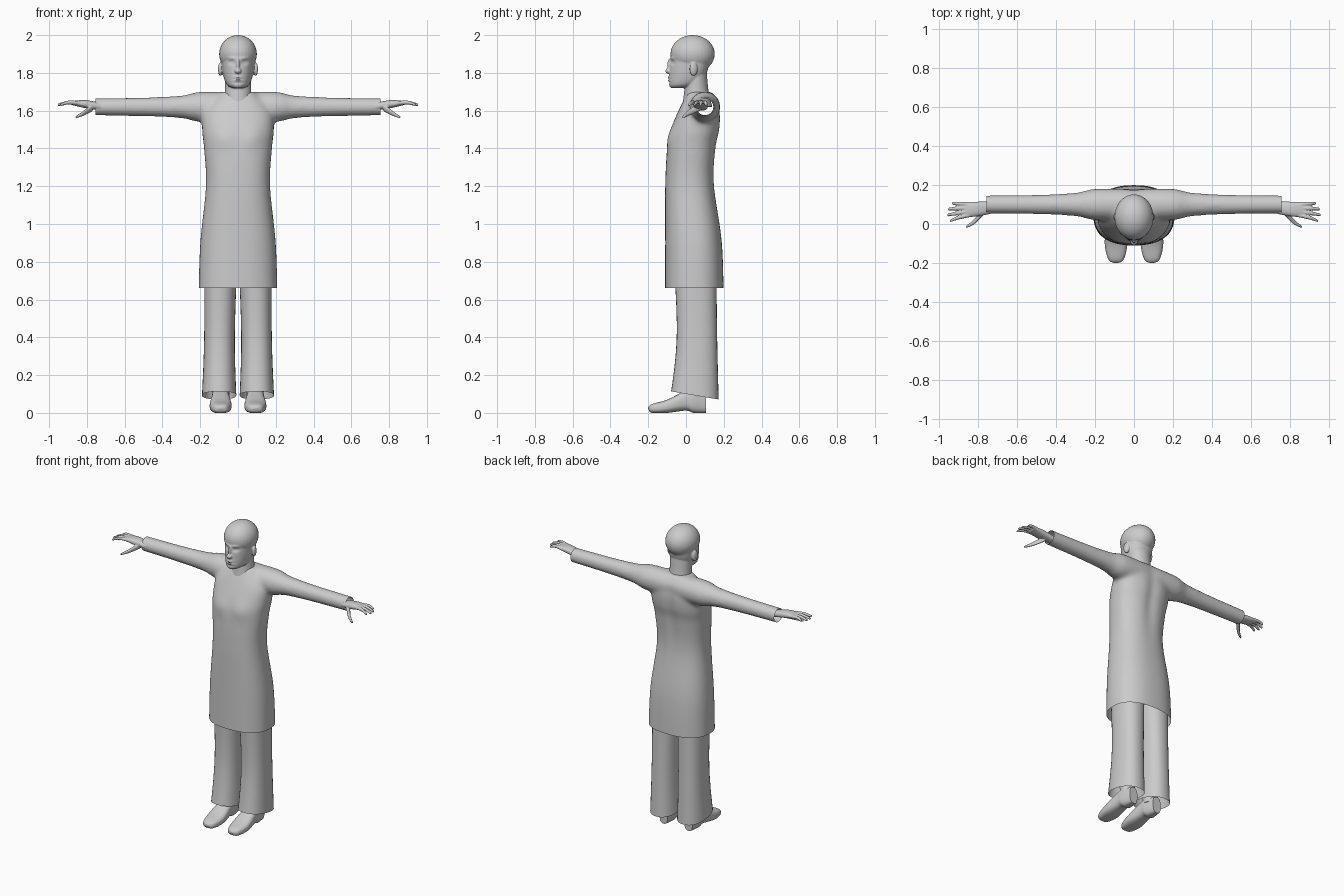
import bpy, bmesh, math
from mathutils import Matrix

if "Cube" in bpy.data.objects:
    bpy.data.objects.remove(bpy.data.objects["Cube"])

shade = .6
grey = bpy.data.materials.new("plain_grey")
grey.use_nodes = True
grey.diffuse_color = (shade, shade, shade, 1)
grey.node_tree.nodes["Principled BSDF"].inputs["Base Color"].default_value = grey.diffuse_color

SIDES = {"left": 1, "right": -1}


def spline(rows, steps):
    """Catmull-Rom through rows of numbers."""
    out = []
    last = len(rows) - 1
    for i in range(last):
        before, start = rows[max(i - 1, 0)], rows[i]
        end, after = rows[i + 1], rows[min(i + 2, last)]
        for s in range(steps):
            t = s / steps
            out.append([b + t / 2 * (c - a + t * (2*a - 5*b + 4*c - d + t * (3*(b - c) + d - a)))
                        for a, b, c, d in zip(before, start, end, after)])
    return out + [list(rows[last])]


def rounded(value, power):
    """Superellipse rounding of a sine or cosine."""
    return math.copysign(abs(value) ** (2 / power), value)


def loft(bm, axis, rows, power=2, side=1, sides=32, steps=6, taper=0):
    """Closed tube; rows are (position, centre u, centre v, radius u, radius v)."""
    order = {"x": (2, 0, 1), "y": (0, 2, 1), "z": (0, 1, 2)}[axis]
    rings = []
    for along, centre_u, centre_v, radius_u, radius_v in spline(rows, steps):
        ring = []
        for k in range(sides):
            angle = math.tau * k / sides
            v = rounded(math.sin(angle), power)
            u = rounded(math.cos(angle), power) * (1 + taper * v)
            place = (centre_u + radius_u * u, centre_v + radius_v * v, along)
            x, y, z = (place[i] for i in order)
            ring.append(bm.verts.new((x * side, y, z)))
        rings.append(ring)
    for low, high in zip(rings, rings[1:]):
        for k in range(sides):
            bm.faces.new((low[k - 1], low[k], high[k], high[k - 1]))
    bm.faces.new(rings[0])
    bm.faces.new(rings[-1])


def upright(rows):
    """Turn (z, half width, front, back) into loft rows."""
    return [(z, 0, (front + back) / 2, width, (back - front) / 2)
            for z, width, front, back in rows]


def circular(rows):
    """Turn rows with a single radius into loft rows."""
    return [(*row, row[-1]) for row in rows]


def ellipsoid(bm, centre, radii, turn=0):
    bmesh.ops.create_uvsphere(
        bm, u_segments=32, v_segments=20, radius=1,
        matrix=Matrix.Translation(centre) @ Matrix.Rotation(turn, 4, "Z")
        @ Matrix.Diagonal((*radii, 1)))


def cut(bm, point, normal):
    """Remove everything behind a plane, leaving an open edge."""
    bmesh.ops.bisect_plane(bm, geom=bm.verts[:] + bm.edges[:] + bm.faces[:],
                           plane_co=point, plane_no=normal, clear_inner=True)


def sculpt(bm, facing, bumps):
    """Raise or sink mirrored spots: (x, z, spread x, spread z, height)."""
    bm.normal_update()
    moves = []
    for vert in bm.verts:
        height = sum(h * math.exp(-((abs(vert.co.x) - x) / sx) ** 2 - ((vert.co.z - z) / sz) ** 2)
                     for x, z, sx, sz, h in bumps)
        moves.append(facing * max(0, vert.normal.y * facing) * height)
    for vert, move in zip(bm.verts, moves):
        vert.co.y += move


def finish(name, bm):
    """Turn a bmesh into a smooth shaded grey object."""
    mesh = bpy.data.meshes.new(name)
    bmesh.ops.recalc_face_normals(bm, faces=bm.faces[:])
    bm.to_mesh(mesh)
    bm.free()
    mesh.materials.append(grey)
    obj = bpy.data.objects.new(name, mesh)
    bpy.context.collection.objects.link(obj)
    bpy.ops.object.select_all(action="DESELECT")
    obj.select_set(True)
    bpy.context.view_layer.objects.active = obj
    bpy.ops.object.shade_smooth_by_angle(angle=math.radians(40))
    return obj


def fuse(bm, voxel, rounds):
    """Merge overlapping volumes into one smooth skin."""
    obj = finish("fuse_helper", bm)
    remesh = obj.modifiers.new("merge", "REMESH")
    remesh.mode = "VOXEL"
    remesh.voxel_size = voxel
    smooth = obj.modifiers.new("soften", "SMOOTH")
    smooth.factor = .5
    smooth.iterations = rounds
    depsgraph = bpy.context.evaluated_depsgraph_get()
    mesh = bpy.data.meshes.new_from_object(obj.evaluated_get(depsgraph))
    fused = bmesh.new()
    fused.from_mesh(mesh)
    bpy.data.objects.remove(obj)
    bpy.data.meshes.remove(mesh)
    return fused


# Tunic: body and sleeves in one skin, open at hem and cuffs
bm = bmesh.new()
loft(bm, "z", upright([
    (.6, .21, -.11, .2), (.9, .2, -.11, .19), (1.2, .17, -.11, .15), (1.4, .18, -.1, .16),
    (1.5, .19, -.08, .18), (1.6, .18, -.04, .18), (1.7, .09, .01, .14)]), power=2.4, sides=48)
for side in SIDES.values():
    loft(bm, "x", circular([(x, .1, 1.62, radius) for x, radius in (
        (0, .08), (.2, .08), (.3, .06), (.5, .05), (.8, .046))]), side=side)
bm = fuse(bm, .011, 14)
sculpt(bm, 1, [(0, 1.45, .04, .2, -.01)])
sculpt(bm, -1, [(.08, 1.46, .06, .06, .01)])
cut(bm, (0, 0, .66), (0, 0, 1))
for side in SIDES.values():
    cut(bm, (.755 * side, 0, 0), (-side, 0, 0))
finish("tunic", bm)

# Head: skull, face, neck, nose and ears in one skin
bm = bmesh.new()
ellipsoid(bm, (0, .035, 1.9), (.1, .117, .1))
loft(bm, "z", upright([
    (1.72, .03, -.08, 0), (1.74, .06, -.09, .06), (1.8, .08, -.088, .11),
    (1.9, .09, -.08, .13)]), power=2.2, taper=.14)
loft(bm, "z", upright([
    (1.62, .08, -.02, .14), (1.7, .07, -.01, .12), (1.8, .07, 0, .11)]))
ellipsoid(bm, (0, -.09, 1.81), (.018, .02, .015))
ellipsoid(bm, (0, -.08, 1.84), (.01, .02, .04))
for side in SIDES.values():
    ellipsoid(bm, (.093 * side, .04, 1.82), (.012, .022, .036), turn=side / 4)
bm = fuse(bm, .0042, 3)
eye, mouth = 1.855, 1.768
sculpt(bm, -1, [
    (.036, eye, .017, .011, -.014), (.036, eye, .011, .006, .006),
    (.036, eye + .023, .022, .008, .005), (0, mouth, .02, .014, .008),
    (0, mouth, .026, .004, -.008), (0, mouth - .02, .03, .006, -.004)])
finish("head", bm)

# Hands: palm, four spread fingers and a lowered thumb
for label, side in SIDES.items():
    bm = bmesh.new()
    loft(bm, "x", [
        (.72, .085, 1.62, .03, .02), (.81, .076, 1.635, .038, .021),
        (.88, .075, 1.64, .038, .01)], power=2.4, side=side)
    for i in range(4):
        tip = .955 - .008 * (i - 1.7) ** 2
        loft(bm, "x", circular([
            (.84, .1 - .018 * i, 1.64, .011), (.9, .104 - .024 * i, 1.643, .01),
            (tip, .106 - .03 * i, 1.63, .007)]), side=side, sides=12)
    loft(bm, "x", circular([
        (.77, .066, 1.617, .02), (.82, .01, 1.585, .013), (.86, -.015, 1.565, .006)]),
        side=side, sides=16)
    finish(label + "_hand", fuse(bm, .0036, 2))

# Trouser legs, with hems that rise over the foot
for label, side in SIDES.items():
    bm = bmesh.new()
    loft(bm, "z", [
        (0, .1, .04, .095, .135), (.4, .098, .058, .081, .107),
        (.9, .09, .045, .09, .115)], power=2.3, side=side)
    cut(bm, (0, -.085, .115), (0, .17, 1))
    finish(label + "_trouser_leg", bm)

# Shoes: flat sole with a raised arch, and an ankle inside the trouser
shoe = [(-.2, .01, .02, .03), (-.18, .04, 0, .047), (-.1, .058, 0, .07),
        (0, .048, .012, .12), (.04, .046, 0, .13), (.106, .03, 0, .11)]
for label, side in SIDES.items():
    bm = bmesh.new()
    loft(bm, "y", [(y, .092, (low + high) / 2, width, (high - low) / 2)
                   for y, width, low, high in shoe], power=2.7, side=side)
    loft(bm, "z", circular([(.08, .09, .05, .045), (.2, .09, .04, .05)]), side=side)
    for vert in bm.verts:
        vert.co.z = max(vert.co.z, 0)
    finish(label + "_shoe", bm)
